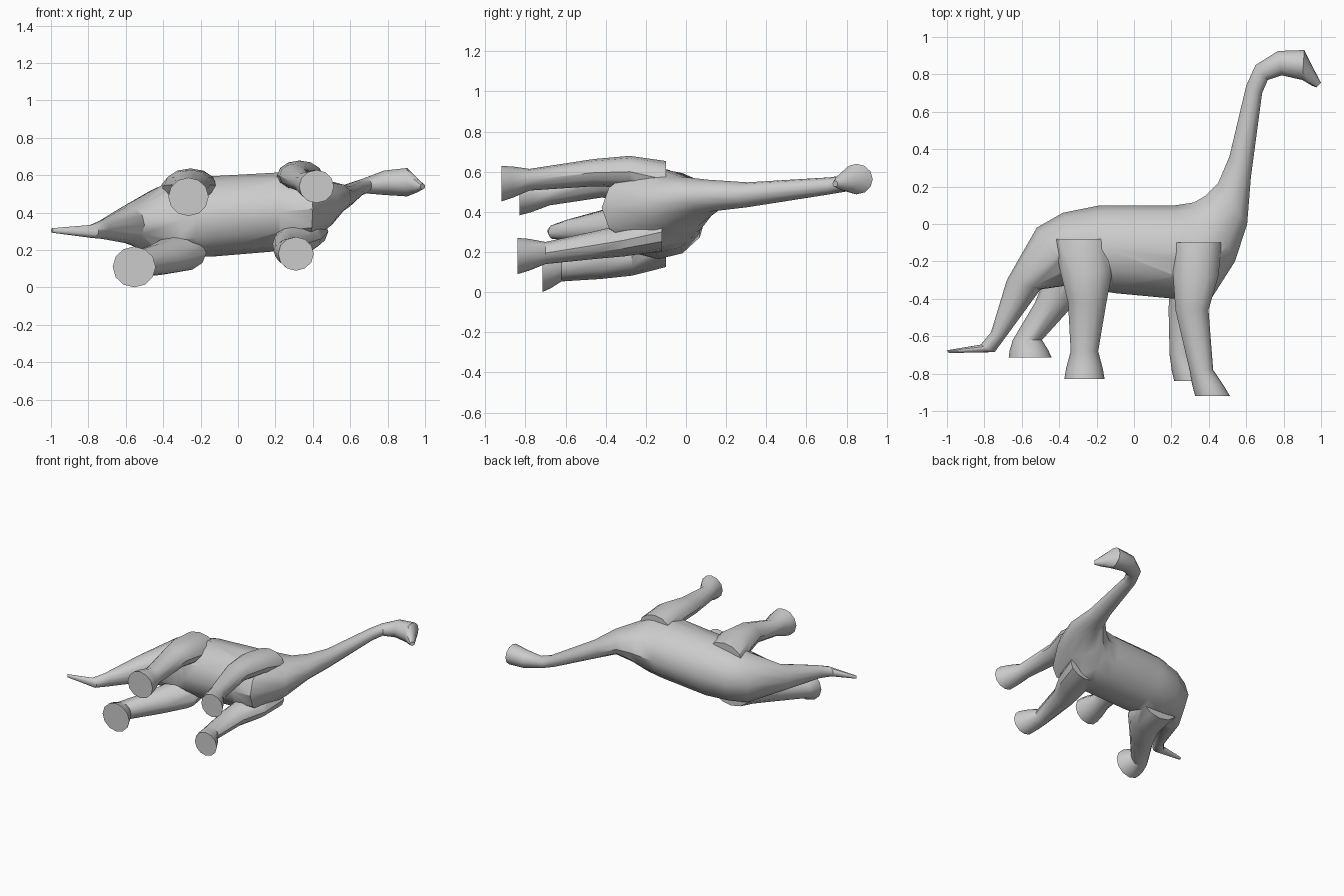
import bpy, bmesh, math
from mathutils import Vector

if "Cube" in bpy.data.objects:
    bpy.data.objects.remove(bpy.data.objects["Cube"])

skin = bpy.data.materials.new("grey_skin")
skin.diffuse_color = (0.6, 0.6, 0.6, 1)
skin.use_nodes = True
skin.node_tree.nodes["Principled BSDF"].inputs["Base Color"].default_value = skin.diffuse_color
SIDES = 12


def loft(name, rows):
    """Oval rings; each row: edge A x,y, edge B x,y, centre z, half width z."""
    bm = bmesh.new()
    rings = []
    for ax, ay, bx, by, z, rz in rows:
        mid = Vector(((ax + bx) / 2, (ay + by) / 2, z))
        half = Vector(((ax - bx) / 2, (ay - by) / 2, 0))
        ring = []
        for i in range(SIDES):
            t = 2 * math.pi * i / SIDES
            ring.append(bm.verts.new(mid + half * math.cos(t) + Vector((0, 0, rz * math.sin(t)))))
        rings.append(ring)
    for a, b in zip(rings, rings[1:]):
        for i in range(SIDES):
            j = (i + 1) % SIDES
            bm.faces.new((a[i], a[j], b[j], b[i]))
    bm.faces.new(rings[0])
    bm.faces.new(rings[-1])
    bmesh.ops.recalc_face_normals(bm, faces=bm.faces)
    mesh = bpy.data.meshes.new(name)
    bm.to_mesh(mesh)
    bm.free()
    mesh.materials.append(skin)
    obj = bpy.data.objects.new(name, mesh)
    bpy.context.collection.objects.link(obj)
    return obj


# Tail, torso, neck and head along one spine
tail = [
    (-1, -.675, -.99, -.69, .305, .012),
    (-.82, -.645, -.745, -.685, .3, .035),
    (-.765, -.58, -.69, -.61, .31, .05),
    (-.68, -.3, -.5, -.35, .335, .1),
]
torso = [
    (-.52, -.02, -.3, -.32, .355, .19),
    (-.38, .06, -.22, -.35, .365, .2),
    (-.18, .1, -.1, -.37, .38, .215),
    (.22, .1, .22, -.4, .405, .21),
    (.32, .115, .4, -.42, .42, .2),
    (.38, .15, .54, -.2, .445, .13),
]
neck = [
    (.45, .22, .605, 0, .48, .08),
    (.51, .36, .625, .25, .485, .062),
    (.6, .74, .685, .7, .53, .042),
    (.65, .85, .715, .77, .545, .042),
]
head = [
    (.77, .925, .79, .795, .56, .065),
    (.91, .93, .9, .77, .563, .076),
    (.95, .85, .95, .74, .55, .045),
    (1, .755, .975, .73, .54, .015),
]
body = loft("body", tail + torso + neck + head)

# Half thickness along x and z, shared by all legs
thickness = [(.14, .1), (.13, .085), (.095, .073), (.068, .058), (.1, .095)]


def make_leg(name, size, *joints):
    """Joints run hip, thigh, knee, ankle, sole; a heel ring flares the foot."""
    rows = [(Vector(p), rx * size, rz * size) for p, (rx, rz) in zip(joints, thickness)]
    (pa, xa, za), (ps, xs, zs) = rows[-2:]
    rows.insert(-1, (pa.lerp(ps, .6), xa + (xs - xa) * .7, za + (zs - za) * .7))
    return loft(name, [(p.x - rx, p.y, p.x + rx, p.y, p.z, rz) for p, rx, rz in rows])


# Four striding legs
legs = [
    make_leg("front_leg_upper", .93, (.34, -.1, .56), (.33, -.28, .6),
             (.31, -.46, .595), (.36, -.78, .56), (.42, -.92, .54)),
    make_leg("front_leg_lower", .95, (.35, -.12, .3), (.32, -.3, .26),
             (.275, -.45, .235), (.255, -.7, .195), (.31, -.84, .18)),
    make_leg("rear_leg_upper", 1.08, (-.275, -.08, .5), (-.255, -.25, .545),
             (-.25, -.42, .55), (-.265, -.68, .495), (-.265, -.83, .485)),
    make_leg("rear_leg_lower", 1.15, (-.32, -.1, .24), (-.32, -.27, .18),
             (-.42, -.42, .15), (-.57, -.62, .12), (-.555, -.715, .11)),
]

# Weld the legs into one skin
bpy.context.view_layer.objects.active = body
body.select_set(True)
for leg in legs:
    mod = body.modifiers.new("join_leg", 'BOOLEAN')
    mod.operation = 'UNION'
    mod.solver = 'EXACT'
    mod.object = leg
    bpy.ops.object.modifier_apply(modifier=mod.name)
    bpy.data.objects.remove(leg)
bpy.ops.object.shade_smooth_by_angle(angle=math.radians(35))
